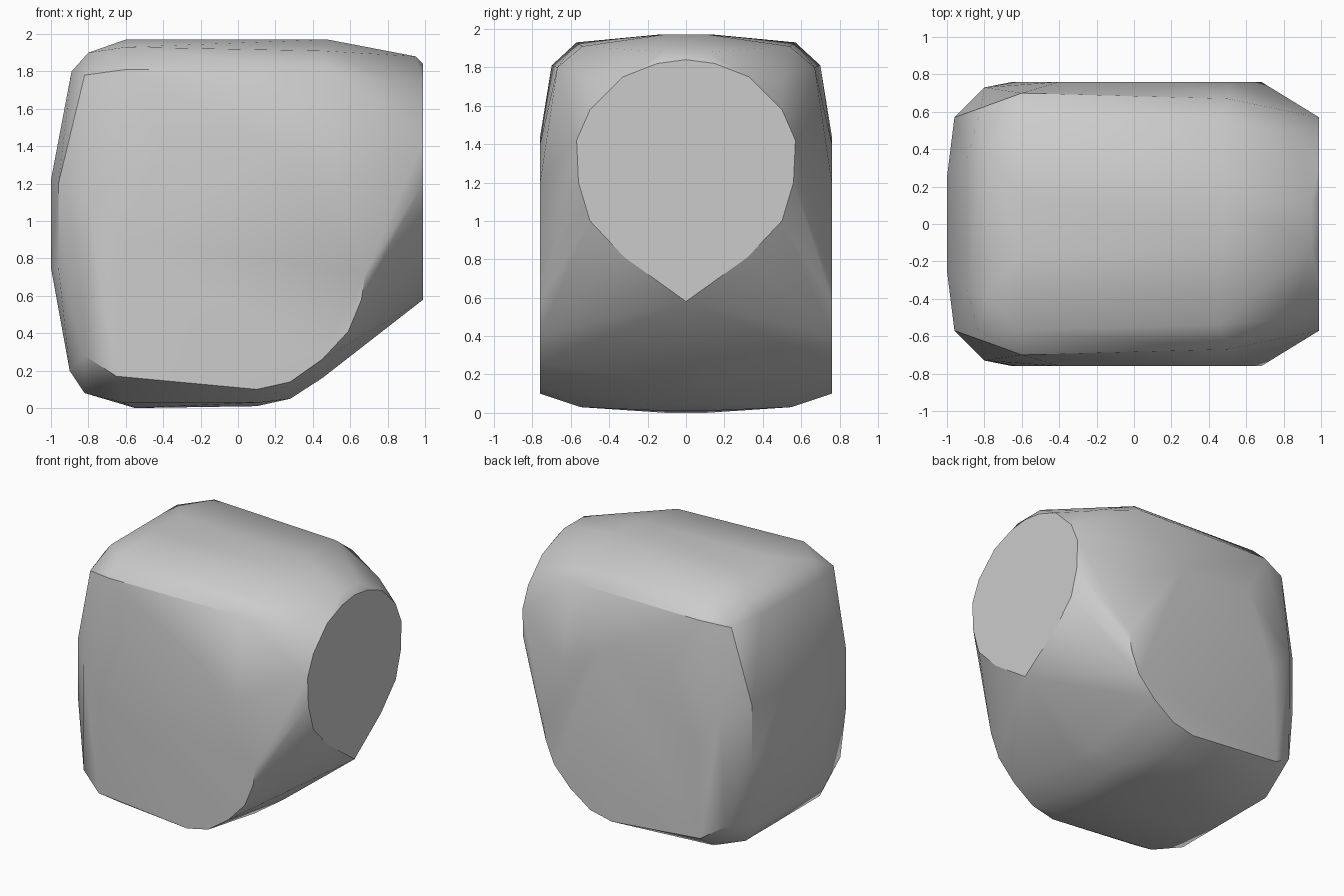
import bpy
import bmesh
from math import radians

# Remove the default cube
default_cube = bpy.data.objects.get("Cube")
if default_cube:
    bpy.data.objects.remove(default_cube, do_unlink=True)

# Stone colour
stone = bpy.data.materials.new("plain grey stone")
stone.use_nodes = True
grey = (0.6, 0.6, 0.6, 1)
stone.diffuse_color = grey
shader = next(n for n in stone.node_tree.nodes if n.type == "BSDF_PRINCIPLED")
shader.inputs["Base Color"].default_value = grey

# Half outline of the flat teardrop face on the right end: y, z
teardrop = [(0, .58), (.32, .81), (.5, 1), (.56, 1.2), (.57, 1.42),
            (.5, 1.58), (.33, 1.75), (.15, 1.82), (0, 1.84)]

# Outline of the broad flat faces, front and back: x, z
broad_face = [(-.65, .17), (.1, .1), (.28, .14), (.45, .26), (.59, .41),
              (.66, .58), (.68, .72), (.52, 1.2), (.2, 1.4), (-.4, 1.44),
              (-.62, .9)]

# Rounded shoulders and crown along the top: x, y, z
crown = [(-.6, .15, 1.97), (.48, .12, 1.97), (.95, .12, 1.88),
         (-.6, .57, 1.93), (.45, .54, 1.91), (-.6, .7, 1.81),
         (.5, .67, 1.8), (.85, .5, 1.74)]

# Gently bulging left end and its rounded corners: x, y, z
left_end = [(-1, .25, .75), (-1, .25, 1.22), (-.96, .57, .75),
            (-.96, .57, 1.2), (-.89, .35, 1.8), (-.8, .4, 1.9),
            (-.9, .4, .2), (-.82, .45, .08), (-.8, .73, 1.1),
            (-.82, .62, 1.78), (-.82, .7, .28)]

# Shallow underside, rising towards the right end: x, y, z
underside = [(-.55, .1, 0), (.1, .1, .01), (-.62, .55, .03),
             (.12, .55, .03), (.28, .2, .05), (.45, .1, .16)]

# Gather the outlines, then mirror from back to front
half = [(.99, y, z) for y, z in teardrop]
half += [(x, .76, z) for x, z in broad_face]
half += crown + left_end + underside
points = {(x, side * y, z) for x, y, z in half for side in (-1, 1)}

# Wrap one taut surface around all the outlines
bm = bmesh.new()
for point in sorted(points):
    bm.verts.new(point)
hull = bmesh.ops.convex_hull(bm, input=bm.verts[:])
unused = {v for v in hull["geom_interior"] if isinstance(v, bmesh.types.BMVert)}
bmesh.ops.delete(bm, geom=list(unused), context="VERTS")
bmesh.ops.dissolve_limit(bm, angle_limit=radians(1), verts=bm.verts[:],
                         edges=bm.edges[:])
bmesh.ops.recalc_face_normals(bm, faces=bm.faces[:])

mesh = bpy.data.meshes.new("boulder")
bm.to_mesh(mesh)
bm.free()
mesh.materials.append(stone)
boulder = bpy.data.objects.new("boulder", mesh)
bpy.context.collection.objects.link(boulder)

# Smooth the soft corners, keeping the cut faces crisp
bpy.ops.object.select_all(action="DESELECT")
boulder.select_set(True)
bpy.context.view_layer.objects.active = boulder
bpy.ops.object.shade_smooth_by_angle(angle=radians(30))
